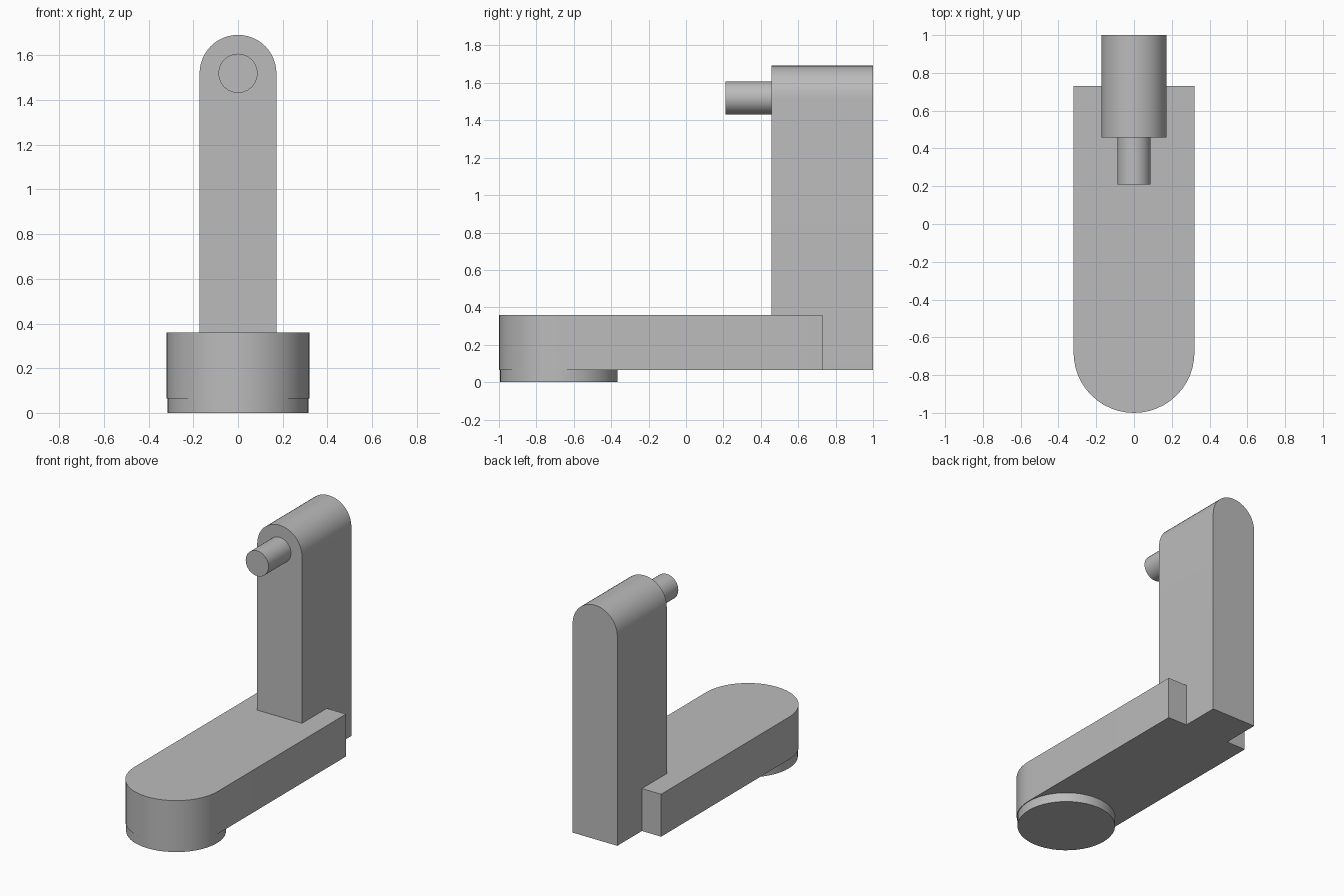
import bpy
import bmesh
from math import cos, sin, pi, radians
from mathutils import Vector

cube = bpy.data.objects.get("Cube")
if cube:
    bpy.data.objects.remove(cube, do_unlink=True)

# Single grey material
GREY = (0.5, 0.5, 0.5, 1.0)
mat = bpy.data.materials.new("plain grey")
mat.use_nodes = True
mat.diffuse_color = GREY
mat.node_tree.nodes["Principled BSDF"].inputs["Base Color"].default_value = GREY


def arc(cx, cy, radius, start, sweep, steps):
    """Points along an arc, angles in radians."""
    return [(cx + radius * cos(start + sweep * i / steps),
             cy + radius * sin(start + sweep * i / steps)) for i in range(steps + 1)]


def prism(name, profile, place, depth):
    """Extrude a 2D profile, placed in 3D by a function, along a vector."""
    bm = bmesh.new()
    face = bm.faces.new([bm.verts.new(place(u, v)) for u, v in profile])
    result = bmesh.ops.extrude_face_region(bm, geom=[face], use_keep_orig=True)
    moved = [g for g in result["geom"] if isinstance(g, bmesh.types.BMVert)]
    bmesh.ops.translate(bm, verts=moved, vec=Vector(depth))
    bmesh.ops.recalc_face_normals(bm, faces=bm.faces[:])
    mesh = bpy.data.meshes.new(name)
    bm.to_mesh(mesh)
    bm.free()
    mesh.materials.append(mat)
    obj = bpy.data.objects.new(name, mesh)
    bpy.context.collection.objects.link(obj)
    bpy.ops.object.select_all(action='DESELECT')
    obj.select_set(True)
    bpy.context.view_layer.objects.active = obj
    bpy.ops.object.shade_smooth_by_angle(angle=radians(30))
    return obj


def flat(z):
    return lambda u, v: (u, v, z)


def upright(y):
    return lambda u, v: (u, y, v)


BASE_BOTTOM, BASE_TOP = 0.065, 0.36
FOOT_Y, AXIS_Z = -0.68, 1.52

# Horizontal arm with a rounded front end
prism("base_arm", arc(0, FOOT_Y, 0.32, pi, pi, 24) + [(0.32, 0.73), (-0.32, 0.73)],
      flat(BASE_BOTTOM), (0, 0, BASE_TOP - BASE_BOTTOM))

# Round foot under the front end
prism("foot_disc", arc(0, FOOT_Y, 0.315, 0, 2 * pi, 48)[:-1],
      flat(0), (0, 0, BASE_BOTTOM))

# Upright post with a rounded top
prism("upright_post", arc(0, AXIS_Z, 0.172, 0, pi, 24)
      + [(-0.172, BASE_BOTTOM), (0.172, BASE_BOTTOM)],
      upright(0.457), (0, 0.543, 0))

# Pin pointing forward from the top of the post
prism("pin", arc(0, AXIS_Z, 0.088, 0, 2 * pi, 24)[:-1],
      upright(0.21), (0, 0.247, 0))
